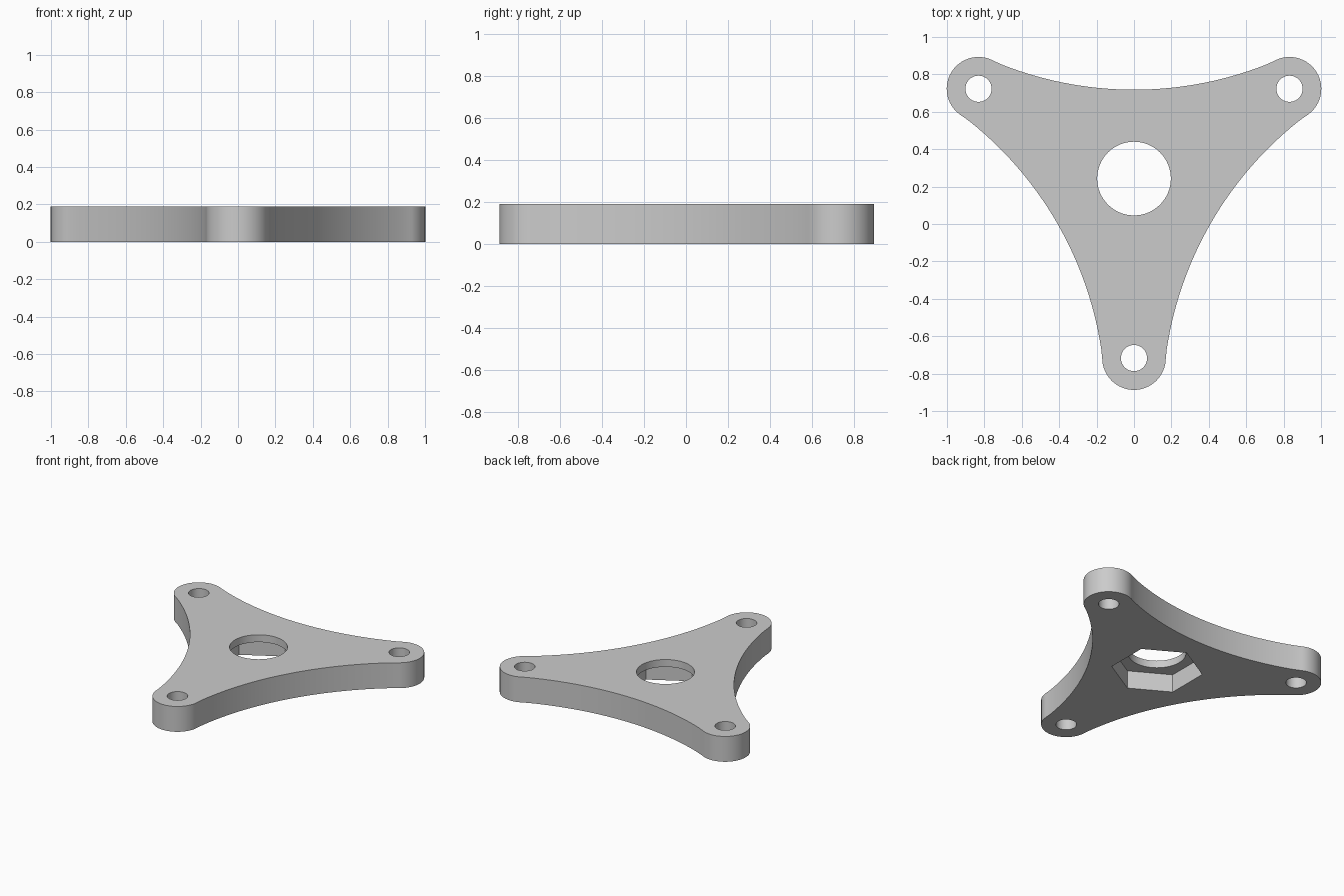
import bpy
import bmesh
from math import radians, sin, cos, asin
from mathutils import Vector, Matrix

cube = bpy.data.objects.get("Cube")
if cube:
    bpy.data.objects.remove(cube, do_unlink=True)

THICK = 0.19        # plate thickness
HUB = Vector((0, 0.243))
ARM = 0.96          # hub to mounting hole
TIP_R = 0.17        # rounded arm end
EDGE_R = 1.925      # concave side radius
EDGE_D = 2.4        # hub to centre of concave side

grey = bpy.data.materials.new("plain_grey")
grey.use_nodes = True
grey.diffuse_color = (0.6, 0.6, 0.6, 1)
grey.node_tree.nodes["Principled BSDF"].inputs["Base Color"].default_value = (0.6, 0.6, 0.6, 1)


def polar(r, a):
    return Vector((r * cos(a), r * sin(a)))


def arc(centre, r, start, end, steps):
    return [centre + polar(r, start + (end - start) * i / steps) for i in range(steps + 1)]


# Outline of one third: rounded tip, then the concave side to the next tip
tip = arc(polar(ARM, radians(-90)), TIP_R, radians(-180), 0, 32)
sweep = asin((ARM * cos(radians(30)) - TIP_R * sin(radians(30))) / EDGE_R)
side = arc(polar(EDGE_D, radians(-30)), EDGE_R, radians(150) + sweep, radians(150) - sweep, 32)
third = tip + side[1:-1]
outline = [Matrix.Rotation(radians(120 * k), 2) @ p + HUB for k in range(3) for p in third]

# Three-armed plate
bm = bmesh.new()
face = bm.faces.new([bm.verts.new((p.x, p.y, 0)) for p in outline])
top = bmesh.ops.extrude_face_region(bm, geom=[face])
bmesh.ops.translate(bm, vec=(0, 0, THICK),
                    verts=[v for v in top["geom"] if isinstance(v, bmesh.types.BMVert)])
bmesh.ops.recalc_face_normals(bm, faces=bm.faces)
mesh = bpy.data.meshes.new("three_arm_plate")
bm.to_mesh(mesh)
bm.free()
mesh.materials.append(grey)
plate = bpy.data.objects.new("three_arm_plate", mesh)
bpy.context.collection.objects.link(plate)


def cut(name, centre, radius, sides, z_top):
    """Cut an upright prism out of the plate, from below up to z_top."""
    bottom = -0.1
    bpy.ops.mesh.primitive_cylinder_add(vertices=sides, radius=radius, depth=z_top - bottom,
                                        location=(centre.x, centre.y, (z_top + bottom) / 2))
    cutter = bpy.context.object
    cutter.name = name
    cutter.hide_render = True
    cutter.data.materials.append(grey)
    mod = plate.modifiers.new(name, "BOOLEAN")
    mod.operation = "DIFFERENCE"
    mod.solver = "EXACT"
    mod.object = cutter
    bpy.ops.object.select_all(action="DESELECT")
    plate.select_set(True)
    bpy.context.view_layer.objects.active = plate
    bpy.ops.object.modifier_apply(modifier=name)
    bpy.data.objects.remove(cutter, do_unlink=True)


# Central bore, hexagonal nut pocket underneath, and mounting holes
cut("centre_bore", HUB, 0.197, 64, 0.3)
cut("nut_pocket", HUB, 0.312, 6, 0.135)
for k in range(3):
    cut("mounting_hole", HUB + polar(ARM, radians(120 * k - 90)), 0.07, 40, 0.3)

bpy.ops.object.shade_smooth_by_angle(angle=radians(30))
